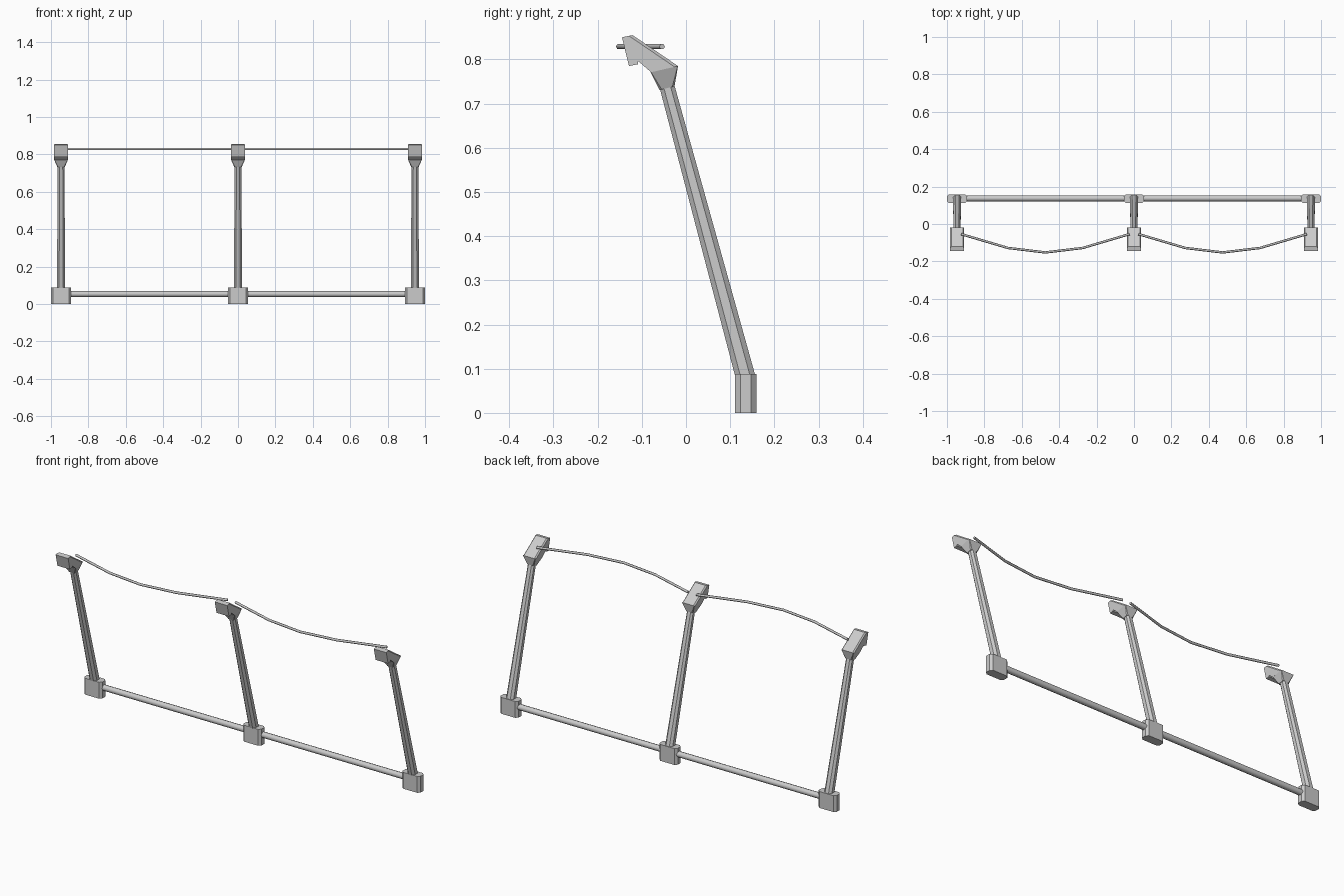
import bpy
import bmesh

cube = bpy.data.objects.get("Cube")
if cube:
    bpy.data.objects.remove(cube)

grey = bpy.data.materials.new("light grey metal")
grey.use_nodes = True
grey.diffuse_color = (0.6, 0.6, 0.6, 1)
grey.node_tree.nodes["Principled BSDF"].inputs["Base Color"].default_value = (0.6, 0.6, 0.6, 1)


def finish(name, bm):
    bmesh.ops.recalc_face_normals(bm, faces=bm.faces)
    mesh = bpy.data.meshes.new(name)
    bm.to_mesh(mesh)
    bm.free()
    mesh.materials.append(grey)
    obj = bpy.data.objects.new(name, mesh)
    bpy.context.collection.objects.link(obj)
    return obj


def section(x, front, back, half, chamfer):
    """Chamfered rectangle; front and back are (y, z) points."""
    ring = []
    cut = chamfer / (back[0] - front[0])
    for side, flip in ((-1, False), (1, True)):
        pair = [(half - chamfer, 0), (half, cut), (half, 1 - cut), (half - chamfer, 1)]
        for w, t in (pair if flip else pair[::-1]):
            y = front[0] + (back[0] - front[0]) * t
            z = front[1] + (back[1] - front[1]) * t
            ring.append((x + side * w, y, z))
    return ring


def loft(name, rings):
    bm = bmesh.new()
    loops = [[bm.verts.new(p) for p in ring] for ring in rings]
    for a, b in zip(loops, loops[1:]):
        for i in range(len(a)):
            j = (i + 1) % len(a)
            bm.faces.new((a[i], a[j], b[j], b[i]))
    bm.faces.new(loops[0][::-1])
    bm.faces.new(loops[-1])
    return finish(name, bm)


def tube(name, points, radius, resolution):
    curve = bpy.data.curves.new(name, "CURVE")
    curve.dimensions = "3D"
    curve.bevel_depth = radius
    curve.bevel_resolution = resolution
    curve.use_fill_caps = True
    spline = curve.splines.new("POLY")
    spline.points.add(len(points) - 1)
    for p, co in zip(spline.points, points):
        p.co = (*co, 1)
    curve.materials.append(grey)
    obj = bpy.data.objects.new(name, curve)
    bpy.context.collection.objects.link(obj)


HEAD = [(-0.145, 0.85), (-0.121, 0.855), (-0.018, 0.785),
        (-0.079, 0.771), (-0.108, 0.796), (-0.109, 0.789), (-0.129, 0.785)]


def head(name, x, half=0.037):
    bm = bmesh.new()
    face = bm.faces.new([bm.verts.new((x - half, y, z)) for y, z in HEAD])
    out = bmesh.ops.extrude_face_region(bm, geom=[face])
    bmesh.ops.translate(bm, vec=(2 * half, 0, 0),
                        verts=[v for v in out["geom"] if isinstance(v, bmesh.types.BMVert)])
    # soften the two long edges of the sloping top
    long_edges = [e for e in bm.edges
                  if abs(e.verts[0].co.x - e.verts[1].co.x) < 1e-4
                  and {round(v.co.y, 3) for v in e.verts} == {-0.121, -0.018}]
    bmesh.ops.bevel(bm, geom=long_edges, offset=0.006, segments=1, affect="EDGES")
    finish(name, bm)


# Three identical uprights: foot, leaning post, flared collar and hooked head
POSTS = {"right": -0.946, "middle": 0, "left": 0.946}
for side, x in POSTS.items():
    loft(f"{side}_foot", [section(x, (0.111, z), (0.159, z), 0.054, 0.012) for z in (0, 0.088)])
    loft(f"{side}_post", [section(x, (0.111, 0.084), (0.157, 0.084), 0.022, 0.012),
                          section(x, (-0.059, 0.733), (-0.026, 0.741), 0.018, 0.009)])
    loft(f"{side}_collar", [section(x, (-0.06, 0.731), (-0.026, 0.739), 0.02, 0.005),
                            section(x, (-0.08, 0.771), (-0.018, 0.785), 0.037, 0.001)])
    head(f"{side}_head", x)

# Each bay has a straight bottom rail and a bowed top cable
SAG = [(-0.45, -0.054), (-0.2, -0.128), (0, -0.152), (0.2, -0.128), (0.45, -0.054)]
for side, x in (("right", -0.474), ("left", 0.474)):
    tube(f"{side}_rail", [(x - 0.46, 0.137, 0.053), (x + 0.46, 0.137, 0.053)], 0.016, 2)
    tube(f"{side}_cable", [(x + dx, y, 0.829) for dx, y in SAG], 0.0065, 1)
